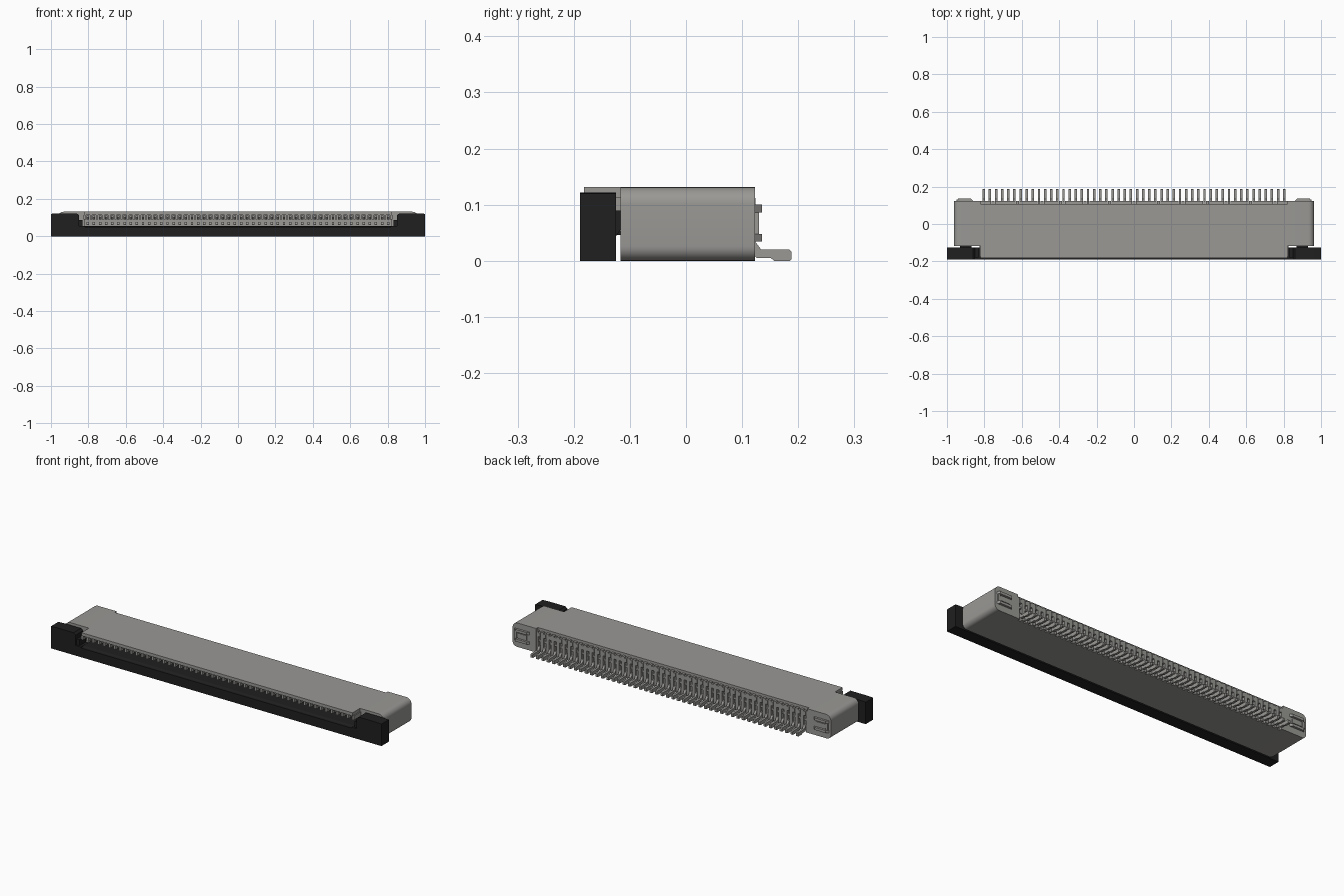
import bpy, bmesh, math

if "Cube" in bpy.data.objects:
    bpy.data.objects.remove(bpy.data.objects["Cube"], do_unlink=True)


def material(name, rgb):
    m = bpy.data.materials.new(name)
    m.use_nodes = True
    col = (*rgb, 1.0)
    m.diffuse_color = col
    bsdf = next(n for n in m.node_tree.nodes if n.type == 'BSDF_PRINCIPLED')
    bsdf.inputs["Base Color"].default_value = col
    bsdf.inputs["Roughness"].default_value = 0.6
    return m


GREY = material("warm grey", (0.32, 0.315, 0.30))
BLACK = material("black plastic", (0.014, 0.014, 0.014))


def prism(bm, pts, axis, lo, hi):
    """Extrude a profile: axis x takes (y, z), axis y (x, z), axis z (x, y)."""
    def place(p, t):
        return {'x': (t, *p), 'y': (p[0], t, p[1]), 'z': (*p, t)}[axis]
    a = [bm.verts.new(place(p, lo)) for p in pts]
    b = [bm.verts.new(place(p, hi)) for p in pts]
    bm.faces.new(a)
    bm.faces.new(b[::-1])
    for i in range(len(pts)):
        j = (i + 1) % len(pts)
        bm.faces.new((a[i], b[i], b[j], a[j]))


def rect(a0, b0, a1, b1):
    return [(a0, b0), (a1, b0), (a1, b1), (a0, b1)]


def arc(cx, cz, r, start, end, n=8):
    return [(cx + r * math.cos(math.radians(start + (end - start) * i / n)),
             cz + r * math.sin(math.radians(start + (end - start) * i / n)))
            for i in range(n + 1)]


def part(name, mat, prisms, smooth=False):
    bm = bmesh.new()
    for p in prisms:
        prism(bm, *p)
    bmesh.ops.recalc_face_normals(bm, faces=bm.faces)
    me = bpy.data.meshes.new(name)
    bm.to_mesh(me)
    bm.free()
    me.materials.append(mat)
    ob = bpy.data.objects.new(name, me)
    bpy.context.collection.objects.link(ob)
    if smooth:
        bpy.ops.object.select_all(action='DESELECT')
        ob.select_set(True)
        bpy.context.view_layer.objects.active = ob
        bpy.ops.object.shade_smooth_by_angle(angle=math.radians(30))
    return ob


def flip(pts, s):
    return [(s * x, v) for x, v in pts]


def span(s, a, b):
    return (a, b) if s > 0 else (-b, -a)


N = 50
PITCH = 1.606 / (N - 1)
pins_x = [(i - (N - 1) / 2) * PITCH for i in range(N)]
gaps_x = [(i - N / 2) * PITCH for i in range(N + 1)]

# Housing: C-shaped section with the cable slot open to the front
housing = [(-0.117, 0), (0.108, 0), (0.108, 0.131), (-0.182, 0.131),
           (-0.182, 0.114), (0.06, 0.114), (0.06, 0.044), (-0.117, 0.044)]
part("housing", GREY, [(housing, 'x', -0.82, 0.82)])

# Comb of dividers under the top plate and ribs on the back wall
part("slot_dividers", GREY,
     [(rect(-0.176, 0.09, 0.06, 0.114), 'x', x - 0.006, x + 0.006) for x in gaps_x])
part("back_ribs", GREY,
     [(rect(0.108, 0.0, 0.122, 0.118), 'x', x - 0.009, x + 0.009) for x in gaps_x])

# Contacts: solder tail, two spring beams in the slot, anchor on the back
tail = [(0.107, 0.036), (0.122, 0.036), (0.134, 0.02), (0.184, 0.02), (0.188, 0.016),
        (0.188, 0.003), (0.185, 0), (0.157, 0), (0.151, 0.005), (0.126, 0.005),
        (0.107, 0.022)]
upper_beam = [(-0.165, 0.1), (-0.155, 0.09), (-0.14, 0.096), (0.06, 0.096),
              (0.06, 0.11), (-0.165, 0.11)]
lower_beam = [(-0.1, 0.062), (-0.09, 0.076), (-0.07, 0.07), (0.06, 0.068), (0.06, 0.06),
              (-0.1, 0.06)]
contacts = []
for x in pins_x:
    for prof in (tail, upper_beam, lower_beam,
                 rect(0.107, 0.062, 0.119, 0.072), rect(0.107, 0.09, 0.124, 0.112)):
        contacts.append((prof, 'x', x - 0.0065, x + 0.0065))
part("contacts", GREY, contacts)

# Rounded end blocks and their rear solder fittings
block = ([(0.82, 0.0)] + arc(0.937, 0.026, 0.026, -90, 0)
         + arc(0.933, 0.101, 0.03, 0, 90) + [(0.82, 0.131)])
fitting = [(0.858, 0.121), (0.872, 0.135), (0.94, 0.135), (0.952, 0.121)]
for s, side in ((1, "left"), (-1, "right")):
    part(side + "_end_block", GREY, [(flip(block, s), 'y', -0.117, 0.123)], True)
    part(side + "_rear_fitting", GREY, [
        (flip(fitting, s), 'z', 0.086, 0.1),
        (flip(fitting, s), 'z', 0.034, 0.048),
        (flip(rect(0.934, 0.122, 0.948, 0.13), s), 'z', 0.048, 0.086),
        (flip(rect(0.875, 0.122, 0.934, 0.127), s), 'z', 0.056, 0.078)])

# Sliding lock: front bar, tongue and tall ends with latch hooks
bar = [(-0.189, 0), (-0.125, 0), (-0.125, 0.046), (-0.03, 0.046), (-0.03, 0.054),
       (-0.165, 0.054), (-0.176, 0.05), (-0.189, 0.05)]
part("slider_bar", BLACK, [(bar, 'x', -0.819, 0.819)])
end = [(0.819, 0), (1.0, 0), (1.0, 0.12), (0.96, 0.122), (0.862, 0.122),
       (0.85, 0.112), (0.85, 0.055), (0.819, 0.055)]
hook = [(-0.126, 0.042), (-0.117, 0.055), (-0.116, 0.09), (-0.126, 0.09)]
for s, side in ((1, "left"), (-1, "right")):
    part(side + "_slider_end", BLACK, [
        (flip(end, s), 'y', -0.189, -0.125),
        (hook, 'x', *span(s, 0.87, 0.93)),
        (rect(-0.18, 0.054, -0.125, 0.088), 'x', *span(s, 0.832, 0.851))])
